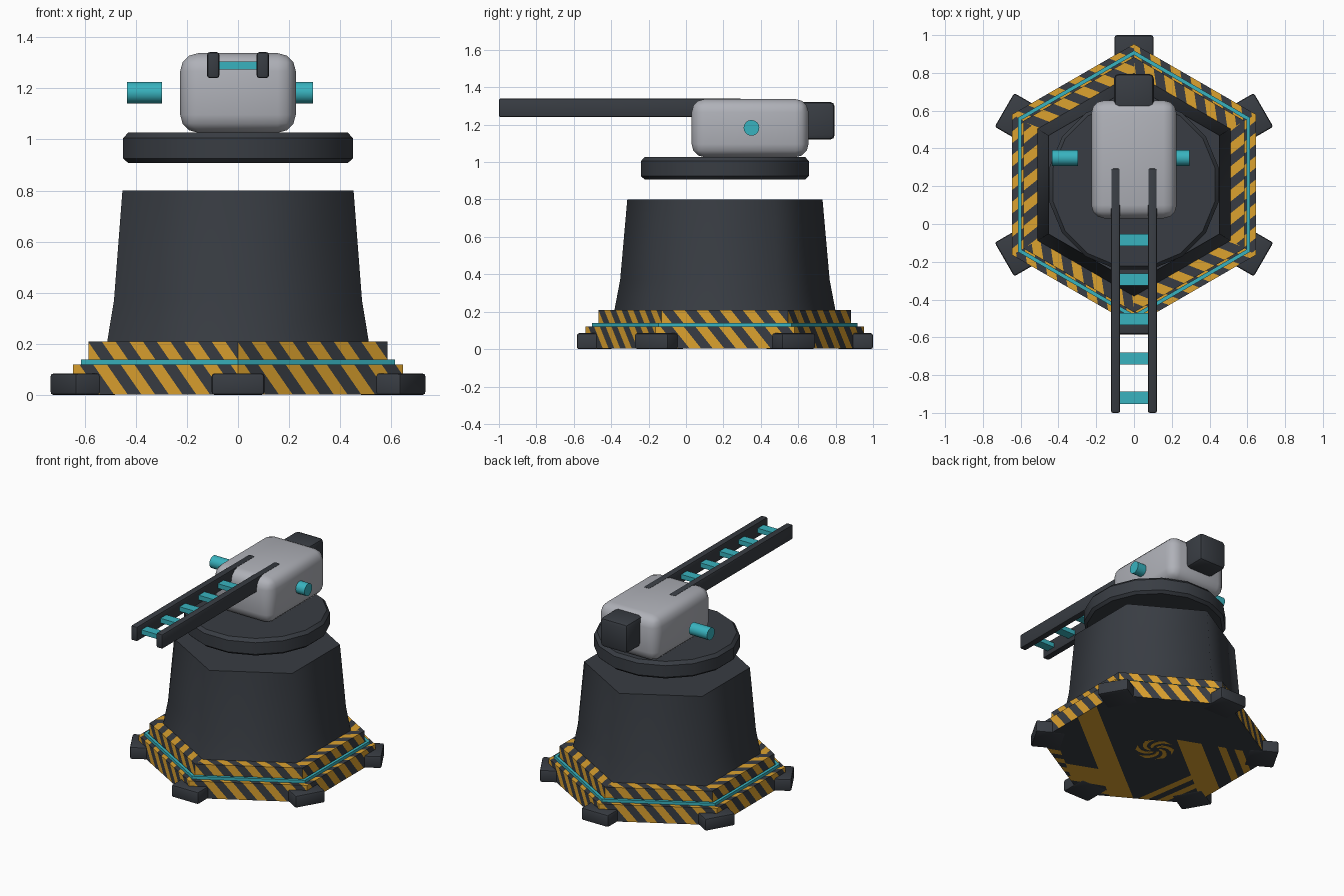
import bpy, bmesh, math
from mathutils import Vector, Matrix

if "Cube" in bpy.data.objects:
    bpy.data.objects.remove(bpy.data.objects["Cube"])

CY = 0.208  # turret axis in y


def material(name, rgb):
    m = bpy.data.materials.new(name)
    m.diffuse_color = (*rgb, 1)
    m.use_nodes = True
    m.node_tree.nodes["Principled BSDF"].inputs["Base Color"].default_value = m.diffuse_color
    return m


DARK = material("charcoal", (0.04, 0.046, 0.056))
YELLOW = material("hazard_yellow", (0.72, 0.36, 0.028))
TEAL = material("teal", (0.04, 0.45, 0.52))
GREY = material("light_grey", (0.43, 0.44, 0.48))


def finish(name, bm, mats, smooth=None, bevel=0, segs=1):
    me = bpy.data.meshes.new(name)
    bmesh.ops.recalc_face_normals(bm, faces=bm.faces[:])
    bm.to_mesh(me)
    bm.free()
    ob = bpy.data.objects.new(name, me)
    bpy.context.collection.objects.link(ob)
    for m in mats:
        me.materials.append(m)
    bpy.context.view_layer.objects.active = ob
    ob.select_set(True)
    if bevel:
        mod = ob.modifiers.new("bevel", 'BEVEL')
        mod.width, mod.segments = bevel, segs
        mod.limit_method = 'ANGLE'
        bpy.ops.object.modifier_apply(modifier=mod.name)
    if smooth:
        bpy.ops.object.shade_smooth_by_angle(angle=math.radians(smooth))
    ob.select_set(False)
    return ob


def box(name, lo, hi, mat, bevel=0, segs=1, smooth=None, angle=0):
    """Box between two corners, optionally swung about the turret axis."""
    bm = bmesh.new()
    bmesh.ops.create_cube(bm, size=1)
    lo, hi = Vector(lo), Vector(hi)
    size = hi - lo
    mx = Matrix.Translation((lo + hi) / 2) @ Matrix.Diagonal((*size, 1))
    if angle:
        mx = Matrix.Rotation(angle, 4, 'Z') @ mx
        mx = Matrix.Translation((0, CY, 0)) @ mx
    bmesh.ops.transform(bm, matrix=mx, verts=bm.verts)
    return finish(name, bm, [mat], smooth, bevel, segs)


def lathe(profile, sides=6, closed=False):
    """Regular prism stack from (flat distance, z) points, flats facing +-x."""
    bm = bmesh.new()
    k = 1 / math.cos(math.pi / sides)
    rings = []
    for r, z in profile:
        rings.append([bm.verts.new((r * k * math.cos(a), CY + r * k * math.sin(a), z))
                      for a in ((i + 0.5) * math.tau / sides for i in range(sides))])
    pairs = list(zip(rings, rings[1:]))
    if closed:
        pairs.append((rings[-1], rings[0]))
    for a, b in pairs:
        for i in range(sides):
            j = (i + 1) % sides
            bm.faces.new((a[i], a[j], b[j], b[i]))
    if not closed:
        bm.faces.new(rings[0][::-1])
        bm.faces.new(rings[-1])
    return bm


# Two-tier base with diagonal hazard stripes cut into each of six sectors
bm = lathe([(0.645, 0.003), (0.645, 0.12), (0.585, 0.12), (0.585, 0.21), (0.45, 0.21)])
centre = Vector((0, CY, 0))
PERIOD = 0.124


def sector_faces(k):
    out = []
    for f in bm.faces:
        c = f.calc_center_median() - centre
        if c.xy.length > 0.1 and round(math.atan2(c.y, c.x) / (math.pi / 3)) % 6 == k:
            out.append(f)
    return out


for k in range(6):
    a = k * math.pi / 3
    n = Vector((math.cos(a), math.sin(a), 0))
    t = Vector((-math.sin(a), math.cos(a), 0))
    d = t + 0.8 * (Vector((0, 0, 1)) - n)
    origin = centre + n * 0.645
    for j in range(-8, 14):
        fs = sector_faces(k)
        es = {e for f in fs for e in f.edges}
        vs = {v for f in fs for v in f.verts}
        bmesh.ops.bisect_plane(bm, geom=fs + list(es) + list(vs), dist=1e-5,
                               plane_co=origin + d * (j * PERIOD / 2 / d.length_squared),
                               plane_no=d.normalized())
    for f in sector_faces(k):
        phase = (f.calc_center_median() - origin).dot(d) / (PERIOD / 2)
        f.material_index = math.floor(phase) % 2
finish("striped_base", bm, [DARK, YELLOW])

# Swirl mark underneath
bm = bmesh.new()
for arm in range(6):
    rows = []
    for i in range(6):
        r = 0.03 + 0.019 * i
        a = arm * math.pi / 3 + 0.28 * i
        rows.append([bm.verts.new((r * math.cos(a + w), CY + r * math.sin(a + w), 0.001))
                     for w in (0, 0.52)])
    for p, q in zip(rows, rows[1:]):
        bm.faces.new((p[0], p[1], q[1], q[0]))
bmesh.ops.recalc_face_normals(bm, faces=bm.faces[:])
bmesh.ops.solidify(bm, geom=bm.faces[:], thickness=0.001)
finish("underside_swirl", bm, [YELLOW])

# Teal light strip around the base step
finish("light_strip", lathe([(0.595, 0.115), (0.615, 0.115), (0.615, 0.14), (0.595, 0.14)],
                            closed=True), [TEAL])

# Feet on the six corners
for k in range(6):
    box(f"foot_{k + 1}", (0.6, -0.103, 0), (0.792, 0.103, 0.085), DARK, 0.012, 2, 40,
        angle=math.pi / 6 + k * math.pi / 3)

# Tapered pedestal and floating turntable
finish("pedestal", lathe([(0.513, 0.2), (0.485, 0.37), (0.452, 0.8)]), [DARK], smooth=65)
finish("turntable", lathe([(0.43, 0.908), (0.449, 0.925), (0.449, 1.005), (0.43, 1.026)], 16),
       [DARK], smooth=30)

# Head housing and rear block
box("head_housing", (-0.226, 0.03, 1.026), (0.226, 0.655, 1.337), GREY, 0.07, 3, 40)
box("rear_block", (-0.105, 0.58, 1.12), (0.105, 0.795, 1.322), DARK, 0.025, 2, 40)

# Side axles
for name, x0 in (("left_axle", -0.435), ("right_axle", 0.155)):
    bm = bmesh.new()
    bmesh.ops.create_cone(bm, cap_ends=True, segments=16, radius1=0.042, radius2=0.042, depth=0.138)
    bmesh.ops.transform(bm, verts=bm.verts, matrix=Matrix.Translation((x0 + 0.069, 0.35, 1.183))
                        @ Matrix.Rotation(math.pi / 2, 4, 'Y'))
    finish(name, bm, [TEAL], smooth=40)

# Twin barrel rails with rungs between them
for name, x in (("left_rail", -0.097), ("right_rail", 0.097)):
    box(name, (x - 0.024, -1.0, 1.24), (x + 0.024, 0.295, 1.341), DARK, 0.01, 2, 40)
for i in range(5):
    y = -0.92 + 0.209 * i
    box(f"rung_{i + 1}", (-0.115, y - 0.032, 1.273), (0.115, y + 0.032, 1.305), TEAL)
